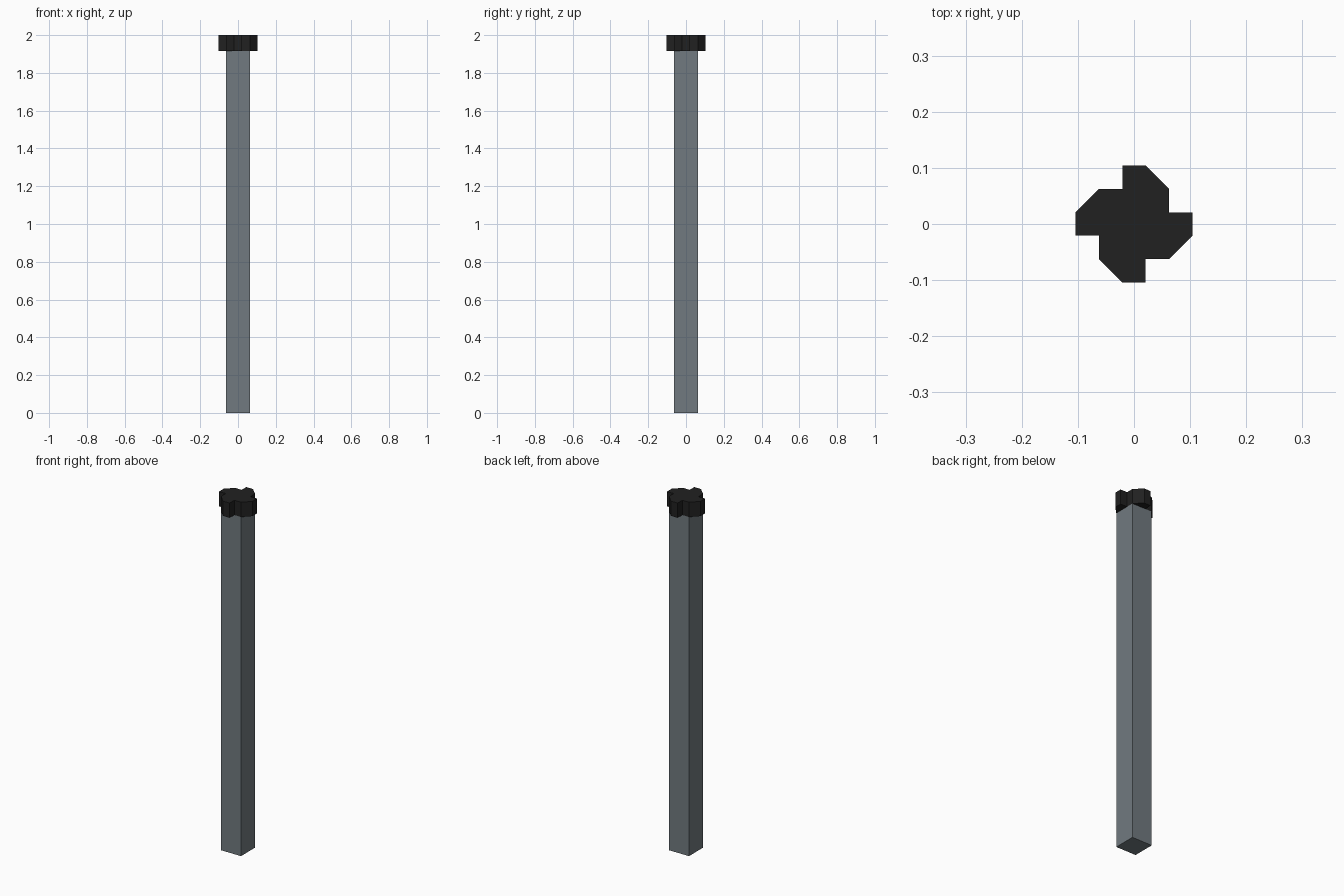
import bpy, bmesh

cube = bpy.data.objects.get("Cube")
if cube:
    bpy.data.objects.remove(cube, do_unlink=True)

U = 1 / 48               # module size
POST, ARM, REACH = 3 * U, U, 5 * U   # half-widths of post and arm, arm reach
CAP_Z, TOP = 2 - 4 * U, 2.0


def material(name, rgb):
    m = bpy.data.materials.new(name)
    m.use_nodes = True
    m.diffuse_color = (*rgb, 1)
    bsdf = next(n for n in m.node_tree.nodes if n.type == 'BSDF_PRINCIPLED')
    bsdf.inputs["Base Color"].default_value = (*rgb, 1)
    return m


def prism(name, outline, z0, z1, mat):
    """Extrude a flat outline between two heights."""
    bm = bmesh.new()
    base = bm.faces.new([bm.verts.new((x, y, z0)) for x, y in outline])
    top = bmesh.ops.extrude_face_region(bm, geom=[base], use_keep_orig=True)["geom"]
    for v in top:
        if isinstance(v, bmesh.types.BMVert):
            v.co.z = z1
    bmesh.ops.recalc_face_normals(bm, faces=bm.faces)
    me = bpy.data.meshes.new(name)
    bm.to_mesh(me)
    bm.free()
    me.materials.append(mat)
    ob = bpy.data.objects.new(name, me)
    bpy.context.collection.objects.link(ob)
    return ob


def four_turns(points):
    """Repeat points at each quarter turn around the centre."""
    out, pts = [], points
    for _ in range(4):
        out += pts
        pts = [(-y, x) for x, y in pts]
    return out


grey = material("slate grey", (0.165, 0.195, 0.215))
black = material("near black", (0.015, 0.015, 0.015))

# Square post
prism("post", four_turns([(POST, POST)]), 0, CAP_Z, grey)

# Cap: square block with an arm on each side
prism("cap", four_turns([(REACH, -ARM), (REACH, ARM), (POST, ARM), (POST, POST)]),
      CAP_Z, TOP, black)
